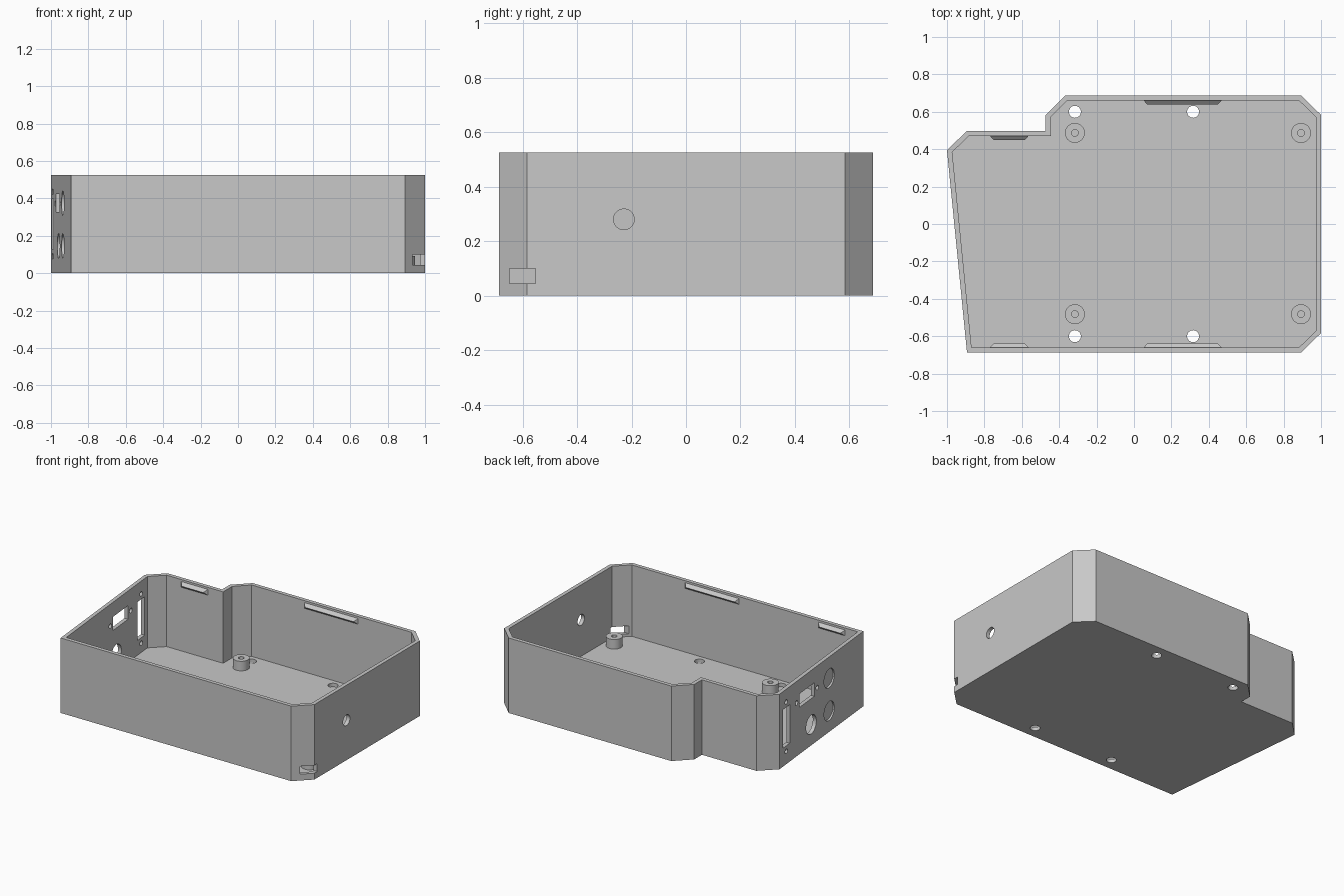
import bpy, bmesh
from math import radians, pi
from mathutils import Matrix, Vector

if "Cube" in bpy.data.objects:
    bpy.data.objects.remove(bpy.data.objects["Cube"], do_unlink=True)

HEIGHT, WALL, FLOOR = 0.525, 0.027, 0.025

grey = bpy.data.materials.new("plain grey")
grey.use_nodes = True
grey.diffuse_color = (0.58, 0.58, 0.58, 1)
grey.node_tree.nodes["Principled BSDF"].inputs["Base Color"].default_value = grey.diffuse_color


def make_object(name, bm):
    bmesh.ops.recalc_face_normals(bm, faces=bm.faces)
    mesh = bpy.data.meshes.new(name)
    bm.to_mesh(mesh)
    bm.free()
    mesh.materials.append(grey)
    obj = bpy.data.objects.new(name, mesh)
    bpy.context.collection.objects.link(obj)
    return obj


def activate(obj):
    bpy.ops.object.select_all(action='DESELECT')
    obj.select_set(True)
    bpy.context.view_layer.objects.active = obj


def smooth(obj):
    activate(obj)
    bpy.ops.object.shade_smooth_by_angle(angle=radians(30))


def prism(bm, outline, low, high):
    face = bm.faces.new([bm.verts.new((x, y, low)) for x, y in outline])
    new = bmesh.ops.extrude_face_region(bm, geom=[face], use_keep_orig=True)["geom"]
    verts = [v for v in new if isinstance(v, bmesh.types.BMVert)]
    bmesh.ops.translate(bm, verts=verts, vec=(0, 0, high - low))


def inset(outline, d):
    # Mitred inward offset of a counter-clockwise outline
    pts = [Vector(p) for p in outline]
    result = []
    for i, p in enumerate(pts):
        a = (p - pts[i - 1]).normalized()
        b = (pts[(i + 1) % len(pts)] - p).normalized()
        na, nb = Vector((-a.y, a.x)), Vector((-b.y, b.x))
        result.append(p + (na + nb) * d / (1 + na.dot(nb)))
    return result


def cut_box(bm, centre, size):
    bmesh.ops.create_cube(bm, size=1, matrix=Matrix.Translation(centre) @ Matrix.Diagonal((*size, 1)))


def cut_hole(bm, centre, radius, axis):
    turn = Matrix.Rotation(pi / 2, 4, 'Y') if axis == 'X' else Matrix()
    bmesh.ops.create_cone(bm, cap_ends=True, segments=40, radius1=radius, radius2=radius,
                          depth=0.16, matrix=Matrix.Translation(centre) @ turn)


def subtract(target, cutter):
    mod = target.modifiers.new("cut", 'BOOLEAN')
    mod.operation, mod.solver, mod.object = 'DIFFERENCE', 'EXACT', cutter
    activate(target)
    bpy.ops.object.modifier_apply(modifier=mod.name)
    bpy.data.objects.remove(cutter, do_unlink=True)


# Case: chamfered outline with a stepped back corner, hollowed out
outline = [(-0.893, -0.687), (0.893, -0.687), (1, -0.583), (1, 0.583), (0.893, 0.687),
           (-0.367, 0.687), (-0.472, 0.583), (-0.472, 0.498), (-0.893, 0.498), (-1, 0.395)]
bm = bmesh.new()
prism(bm, outline, 0, HEIGHT)
case = make_object("case", bm)

bm = bmesh.new()
prism(bm, inset(outline, WALL), FLOOR, HEIGHT + 0.1)
subtract(case, make_object("cavity_cutter", bm))

# Openings
bm = bmesh.new()
for x in (-0.316, 0.316):                      # floor screw holes
    for y in (-0.6, 0.6):
        cut_hole(bm, (x, y, 0), 0.032, 'Z')
cut_hole(bm, (1, -0.228, 0.28), 0.038, 'X')    # right wall hole
cut_box(bm, (0.99, -0.6, 0.072), (0.24, 0.096, 0.055))  # corner slot
for y, z in ((-0.247, 0.375), (-0.48, 0.375), (-0.015, 0.146), (-0.247, 0.146), (-0.48, 0.146)):
    cut_hole(bm, (-1, y, z), 0.066, 'X')       # round sockets
cut_box(bm, (-1, 0.306, 0.263), (0.16, 0.09, 0.27))     # tall port
cut_box(bm, (-1, 0.04, 0.375), (0.16, 0.19, 0.095))     # wide port
for y, z in ((0.306, 0.435), (0.306, 0.09), (0.173, 0.373), (-0.093, 0.373)):
    cut_hole(bm, (-1, y, z), 0.016, 'X')       # port screw holes
subtract(case, make_object("opening_cutter", bm))
smooth(case)

# Hollow standoff posts on the floor
for side, x in (("right", -0.316), ("left", 0.893)):
    for end, y in (("front", -0.482), ("back", 0.487)):
        bm = bmesh.new()
        profile = [(0.018, FLOOR), (0.018, 0.092), (0.053, 0.092), (0.053, FLOOR)]
        verts = [bm.verts.new((r, 0, z)) for r, z in profile]
        edges = [bm.edges.new(pair) for pair in zip(verts, verts[1:])]
        bmesh.ops.spin(bm, geom=verts + edges, cent=(0, 0, 0), axis=(0, 0, 1),
                       angle=2 * pi, steps=40, use_merge=True)
        bmesh.ops.remove_doubles(bm, verts=bm.verts, dist=0.0001)
        post = make_object(f"{end}_{side}_post", bm)
        post.location = (x, y, 0)
        smooth(post)

# Snap ridges inside the rim: wedge with slanted ends
TOP, MID, LOW, DEPTH = 0.513, 0.491, 0.469, 0.022


def snap_ridge(name, x0, x1, wall_y, inward):
    bm = bmesh.new()
    base = wall_y - inward * 0.002
    tip = wall_y + inward * DEPTH
    for x, y, z in ((x0, base, TOP), (x1, base, TOP), (x0, base, LOW), (x1, base, LOW),
                    (x0 + DEPTH, tip, MID), (x1 - DEPTH, tip, MID)):
        bm.verts.new((x, y, z))
    bmesh.ops.convex_hull(bm, input=bm.verts)
    make_object(name, bm)


front, back, step = -0.687 + WALL, 0.687 - WALL, 0.498 - WALL
for end, inward, long_y, short_y in (("front", 1, front, front), ("back", -1, back, step)):
    snap_ridge(f"{end}_long_snap_ridge", 0.05, 0.47, long_y, inward)
    snap_ridge(f"{end}_short_snap_ridge", -0.772, -0.562, short_y, inward)
